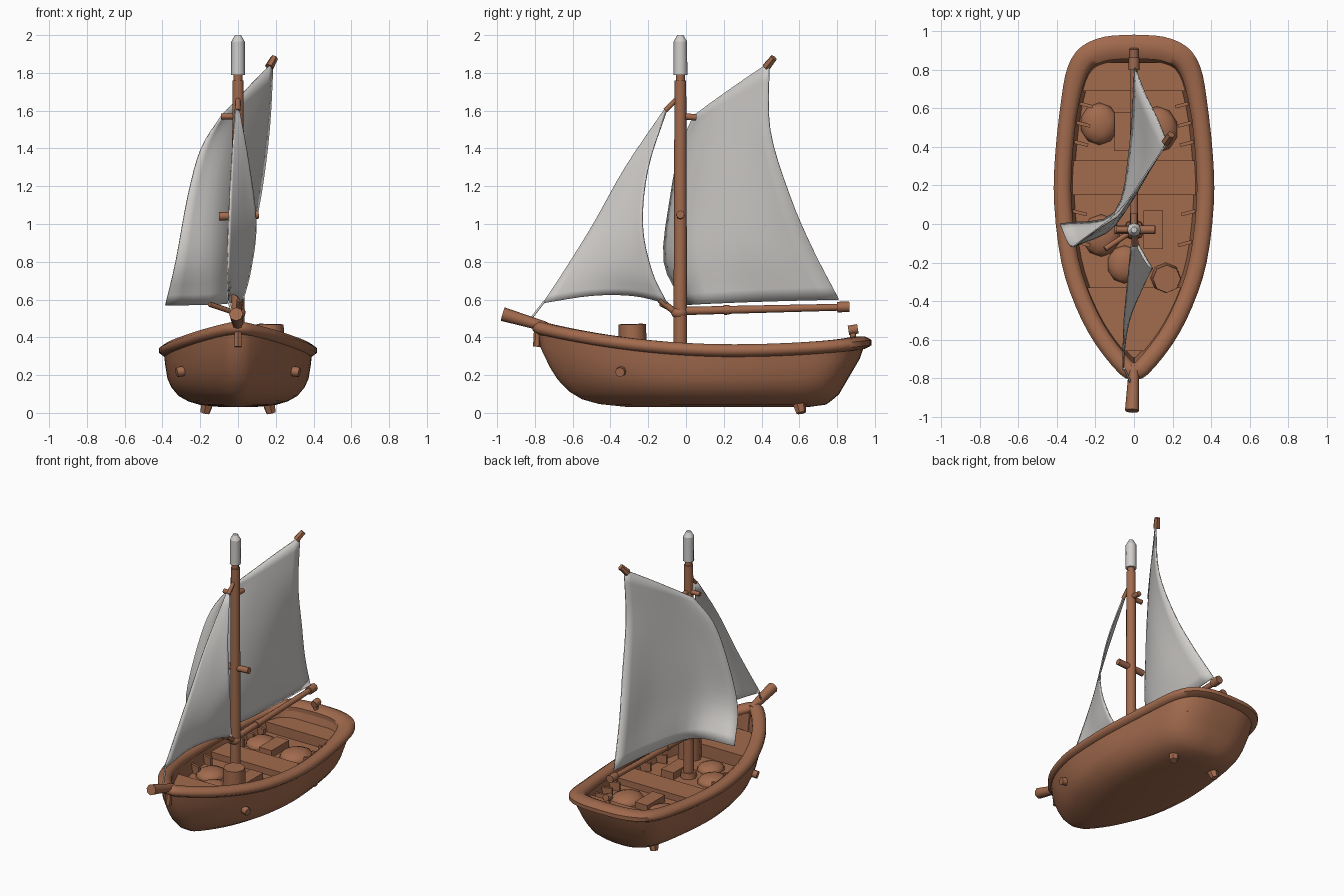
import bpy, bmesh, math
from mathutils import Vector, Matrix

old = bpy.data.objects.get("Cube")
if old:
    bpy.data.objects.remove(old, do_unlink=True)


def material(name, rgb):
    m = bpy.data.materials.new(name)
    m.use_nodes = True
    m.diffuse_color = (*rgb, 1)
    bsdf = m.node_tree.nodes["Principled BSDF"]
    bsdf.inputs["Base Color"].default_value = (*rgb, 1)
    bsdf.inputs["Roughness"].default_value = 0.8
    return m


WOOD = material("brown wood", (0.36, 0.145, 0.075))
CLOTH = material("off white cloth", (0.64, 0.62, 0.6))


def finish(name, bm, mat=WOOD, angle=50):
    bmesh.ops.recalc_face_normals(bm, faces=bm.faces)
    mesh = bpy.data.meshes.new(name)
    bm.to_mesh(mesh)
    bm.free()
    mesh.materials.append(mat)
    ob = bpy.data.objects.new(name, mesh)
    bpy.context.collection.objects.link(ob)
    bpy.ops.object.select_all(action='DESELECT')
    ob.select_set(True)
    bpy.context.view_layer.objects.active = ob
    bpy.ops.object.shade_smooth_by_angle(angle=math.radians(angle))
    return ob


def spline(pts, n):
    """Smooth path through the points, n steps per span."""
    p = [Vector(q) for q in pts]
    p = [p[0] * 2 - p[1]] + p + [p[-1] * 2 - p[-2]]
    out = []
    for i in range(1, len(p) - 2):
        a, b, c, d = p[i - 1:i + 3]
        for k in range(n):
            t = k / n
            out.append(0.5 * (2 * b + (c - a) * t + (2 * a - 5 * b + 4 * c - d) * t * t
                              + (3 * b - a - 3 * c + d) * t ** 3))
    return out + [p[-2]]


def loft(bm, rows, closed=False, loop=False):
    grid = [[bm.verts.new(v) for v in r] for r in rows]
    n = len(grid[0])
    pairs = list(zip(grid, grid[1:])) + ([(grid[-1], grid[0])] if loop else [])
    for a, b in pairs:
        for i in range(n if closed else n - 1):
            j = (i + 1) % n
            bm.faces.new((a[i], a[j], b[j], b[i]))
    return grid


def spar(name, a, b, r1, r2=None, sides=8, mat=WOOD):
    a, b = Vector(a), Vector(b)
    d = b - a
    bm = bmesh.new()
    bmesh.ops.create_cone(bm, cap_ends=True, segments=sides, radius1=r1, radius2=r2 or r1,
                          depth=d.length, matrix=Matrix.Translation((a + b) / 2)
                          @ d.to_track_quat('Z', 'Y').to_matrix().to_4x4())
    return finish(name, bm, mat)


def box(name, loc, size, turn=0):
    bm = bmesh.new()
    bmesh.ops.create_cube(bm, size=1, matrix=Matrix.Translation(loc)
                          @ Matrix.Rotation(turn, 4, 'Z') @ Matrix.Diagonal((*size, 1)))
    return finish(name, bm)


def lump(name, loc, size):
    bm = bmesh.new()
    bmesh.ops.create_icosphere(bm, subdivisions=2, radius=1,
                               matrix=Matrix.Translation(loc) @ Matrix.Diagonal((*size, 1)))
    return finish(name, bm)


# Plan outline of the boat, bow to stern, then mirrored into a ring
HALF = [(0, -.81), (.07, -.78), (.2, -.62), (.3, -.43), (.375, -.2), (.412, .1), (.408, .35),
        (.375, .65), (.34, .82), (.27, .92), (.15, .97), (0, .98)]
side = spline(HALF, 3)
ring = side + [Vector((-p.x, p.y)) for p in side[-2:0:-1]]
FLOOR = .24


def sheer(y):
    return .33 + (.12 * ((.25 - y) / 1.06) ** 2 if y < .25 else .042 * ((y - .25) / .73) ** 2)


def inset(d):
    """Outline moved inward by d, further towards the broad stern."""
    out = []
    for i, p in enumerate(ring):
        t = (ring[(i + 1) % len(ring)] - ring[i - 1]).normalized()
        q = p + Vector((-t.y, t.x)) * d * (1 + max(0, p.y - .6))
        if q.x * p.x <= 0:
            q.x = 0
        q.y = max(q.y, -.81 + d * .7)
        out.append(q)
    return out


def half_width(y):
    for a, b in zip(side, side[1:]):
        if a.y <= y <= b.y:
            return a.x + (b.x - a.x) * (y - a.y) / max(b.y - a.y, 1e-6)
    return 0


# Hull: height fraction, width scale, bow y, stern y of each waterline
rows = []
for f, w, y0, y1 in [(0, .2, -.3, .64), (.04, .48, -.46, .74), (.1, .63, -.55, .77),
                     (.2, .76, -.62, .81), (.35, .85, -.68, .84), (.5, .9, -.72, .87),
                     (.75, .93, -.77, .92), (1, .95, -.79, .95)]:
    rows.append([(p.x * w, y0 + (p.y + .81) / 1.79 * (y1 - y0),
                  .03 + (sheer(p.y) - .03) * f) for p in ring])
inner = inset(.085)
rows.append([(p.x, p.y, sheer(p.y)) for p in inner])
rows.append([(p.x * .94, p.y * .96, FLOOR) for p in inner])
bm = bmesh.new()
grid = loft(bm, rows, closed=True)
bm.faces.new(grid[0])
bm.faces.new(grid[-1])
bmesh.ops.remove_doubles(bm, verts=bm.verts, dist=.0005)
finish("hull", bm)

# Rounded rail around the gunwale
rail = []
for k in range(8):
    a = math.tau * (k + .5) / 8
    off = inset(.043 + .049 * math.cos(a))
    rail.append([(p.x, p.y, sheer(o.y) + .036 * math.sin(a)) for p, o in zip(off, ring)])
bm = bmesh.new()
loft(bm, rail, closed=True, loop=True)
finish("gunwale_rail", bm, angle=60)


# Decks and benches that follow the hull sides, down to the floor
def deck(name, y0, y1, top):
    bm = bmesh.new()
    loops = []
    for i in range(9):
        y = y0 + (y1 - y0) * i / 8
        w = max(half_width(y) - .08, .01)
        loops.append([(-w, y, top), (w, y, top), (w, y, FLOOR), (-w, y, FLOOR)])
    g = loft(bm, loops, closed=True)
    bm.faces.new(g[0])
    bm.faces.new(g[-1])
    finish(name, bm)


deck("foredeck", -.66, -.33, .33)
deck("middle_bench", .15, .33, .285)
deck("stern_bench", .69, .84, .31)

# Cargo
spar("barrel", (.165, -.28, .23), (.17, -.285, .47), .08, .072, 8)
box("front_crate", (.1, -.03, .26), (.1, .2, .06))
box("rear_crate", (-.05, .48, .26), (.1, .2, .06))
for label, x, y, s in (("front", -.05, -.21, .09), ("left", .12, .49, .11),
                       ("right", -.18, .52, .1), ("middle", -.17, -.06, .1)):
    lump(f"{label}_sack", (x, y, FLOOR), (s, s * 1.1, s * .5))

# Paired ribs, hull pegs and feet
for s, label in ((1, "left"), (-1, "right")):
    for i, y in enumerate((-.1, .06, .42, .52, .62)):
        w = half_width(y) - .1
        box(f"{label}_rib_{i}", (s * (w - .02), y, .26), (.09, .018, .08), s * .25)
    spar(f"{label}_hull_peg", (s * .24, -.33, .23), (s * .325, -.35, .215), .028, .026)
    spar(f"{label}_foot", (s * .15, .59, .1), (s * .175, .61, 0), .045, .026, 6)

# Mast, cap and cross pegs
M = -.03
spar("mast", (0, M, .2), (0, M, 1.76), .037, .031, 10)
spar("mast_base", (0, M, .2), (0, M, .28), .06, .05)
spar("mast_neck", (0, M, 1.75), (0, M, 1.81), .024)
spar("mast_cap", (0, M, 1.79), (0, M, 1.965), .037, .036, 8, CLOTH)
spar("mast_cap_tip", (0, M, 1.965), (0, M, 2.0), .036, .016, 8, CLOTH)
spar("cross_peg", (-.1, M, 1.04), (.11, M, 1.05), .022)
spar("upper_side_peg", (-.09, M, 1.57), (0, M, 1.57), .016)
spar("upper_rear_peg", (0, M, 1.57), (0, .055, 1.565), .017)
spar("jib_hanger", (0, -.11, 1.6), (0, M, 1.68), .013)
lump("mast_collar", (0, -.035, .53), (.042, .045, .035))
spar("jib_spar", (-.15, -.13, .575), (0, M, .525), .014)
spar("jib_brace", (.01, -.14, .6), (0, M, .51), .017)

# Boom, gaff tip, bowsprit and stern post
spar("boom", (0, 0, .54), (0, .84, .56), .022, .018)
spar("boom_end", (0, .8, .56), (0, .865, .562), .028)
spar("boom_ring", (0, .2, .545), (0, .23, .546), .026)
spar("gaff_tip", (.165, .425, 1.83), (.193, .465, 1.88), .024, .02, 6)
spar("bowsprit", (0, -.74, .455), (-.01, -.97, .523), .026, .037)
spar("stem_post", (0, -.79, .35), (0, -.785, .44), .02, sides=6)
spar("stern_post", (0, .89, .37), (0, .88, .44), .016)
spar("stern_knob", (0, .86, .437), (0, .91, .445), .025)


# Sails: rows of points from foot to head
def sail(name, control):
    across = [spline(r, 4) for r in control]
    cols = [spline([r[i] for r in across], 4) for i in range(len(across[0]))]
    bm = bmesh.new()
    loft(bm, cols)
    bmesh.ops.remove_doubles(bm, verts=bm.verts, dist=.001)
    ob = finish(name, bm, CLOTH, 60)
    mod = ob.modifiers.new("thickness", 'SOLIDIFY')
    mod.thickness = .008
    mod.offset = 0


sail("main_sail", [
    [(-.385, 0, .57), (-.1, .06, .575), (-.02, .42, .59), (.005, .81, .6)],
    [(-.33, -.115, .8), (-.1, -.005, .82), (.03, .31, .85), (.06, .67, .87)],
    [(-.265, -.08, 1.15), (-.09, .015, 1.15), (.05, .25, 1.15), (.12, .55, 1.15)],
    [(-.195, -.03, 1.4), (-.05, .08, 1.42), (.07, .26, 1.46), (.165, .445, 1.5)],
    [(-.085, .04, 1.575), (0, .165, 1.665), (.09, .3, 1.76), (.185, .44, 1.855)]])
sail("jib_sail", [
    [(-.055, -.76, .58), (-.045, -.5, .62), (-.01, -.28, .62), (.02, -.1, .58)],
    [(-.055, -.64, .76), (-.02, -.48, .77), (.035, -.32, .77), (.065, -.18, .75)],
    [(-.05, -.49, 1.0), (0, -.4, 1.0), (.055, -.3, 1.0), (.095, -.23, 1.0)],
    [(-.035, -.32, 1.3), (0, -.28, 1.3), (.03, -.24, 1.3), (.06, -.2, 1.3)],
    [(-.015, -.11, 1.61), (-.01, -.107, 1.61), (0, -.103, 1.61), (.005, -.1, 1.61)]])
spar("jib_tack_line", (-.05, -.75, .59), (-.02, -.82, .5), .006, mat=CLOTH)
